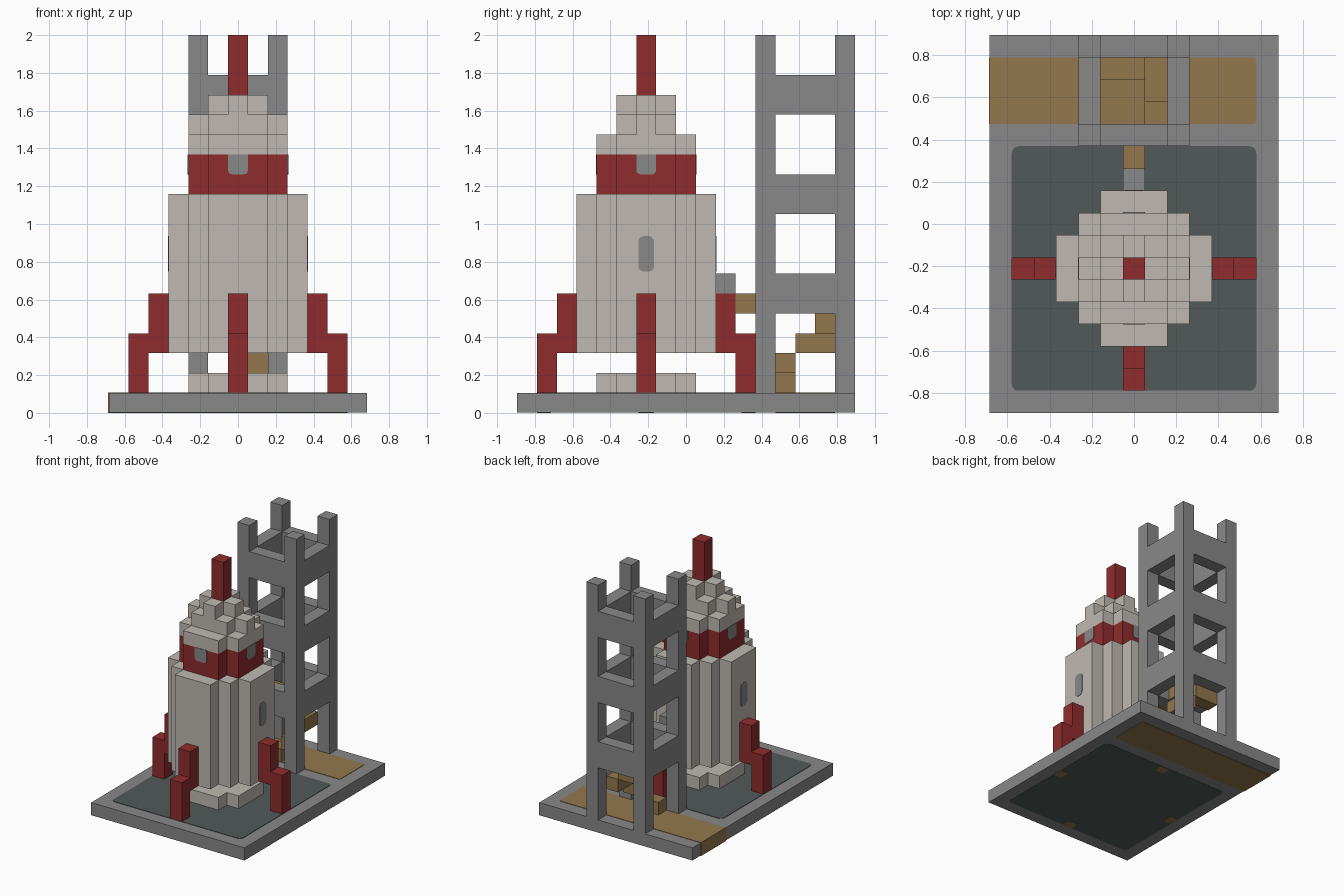
import bpy, bmesh, math

cube = bpy.data.objects.get("Cube")
if cube:
    bpy.data.objects.remove(cube, do_unlink=True)

U = 2 / 19          # one block
CY = -2             # rocket axis, in blocks
SKIN = 0.03         # plate thickness, in blocks


def material(name, rgb):
    lin = [((c / 255 + 0.055) / 1.055) ** 2.4 for c in rgb] + [1]
    m = bpy.data.materials.new(name)
    m.use_nodes = True
    m.diffuse_color = lin
    bsdf = m.node_tree.nodes["Principled BSDF"]
    bsdf.inputs["Base Color"].default_value = lin
    bsdf.inputs["Roughness"].default_value = 0.9
    return m


GREY = material("concrete grey", (136, 136, 136))
BEIGE = material("warm white", (191, 185, 178))
RED = material("deep red", (144, 44, 45))
TAN = material("tan wood", (147, 119, 77))
SLATE = material("dark slate", (81, 90, 88))


def prism(name, mat, outline, low, high, place=lambda a, b, c: (a, b, c)):
    """Extrude a 2D outline between two levels, all in blocks."""
    bm = bmesh.new()
    ends = [[bm.verts.new([v * U for v in place(a, b, c)]) for a, b in outline]
            for c in (low, high)]
    bm.faces.new(ends[0])
    bm.faces.new(ends[1])
    n = len(outline)
    for i in range(n):
        j = (i + 1) % n
        bm.faces.new((ends[0][i], ends[0][j], ends[1][j], ends[1][i]))
    bmesh.ops.recalc_face_normals(bm, faces=bm.faces)
    mesh = bpy.data.meshes.new(name)
    bm.to_mesh(mesh)
    bm.free()
    mesh.materials.append(mat)
    obj = bpy.data.objects.new(name, mesh)
    bpy.context.collection.objects.link(obj)
    return obj


def rect(x0, x1, y0, y1, radii=(0, 0, 0, 0)):
    """Rectangle with optional rounded corners, counter-clockwise from low-low."""
    pts = []
    corners = ((x0, y0, 1, 1), (x1, y0, -1, 1), (x1, y1, -1, -1), (x0, y1, 1, -1))
    for k, ((x, y, sx, sy), r) in enumerate(zip(corners, radii)):
        if not r:
            pts.append((x, y))
            continue
        for s in range(4):
            t = math.pi + k * math.pi / 2 + s * math.pi / 6
            pts.append((x + sx * r + r * math.cos(t), y + sy * r + r * math.sin(t)))
    return pts


def box(name, mat, x0, x1, y0, y1, z0, z1):
    return prism(name, mat, rect(x0, x1, y0, y1), z0, z1)


def tier(name, mat, widths, z0, z1):
    """Stepped round layer given the block width of each row."""
    y = CY - len(widths) / 2
    side = []
    for i, w in enumerate(widths):
        for p in ((w / 2, y + i), (w / 2, y + i + 1)):
            if len(side) > 1 and side[-1][0] == p[0] == side[-2][0]:
                side.pop()
            if not side or side[-1] != p:
                side.append(p)
    return prism(name, mat, side + [(-a, b) for a, b in reversed(side)], z0, z1)


def facing(quarter):
    """Map (across, up, outward) to a side of the rocket: 0 +x, 1 back, 2 -x, 3 front."""
    c, s = ((1, 0), (0, 1), (-1, 0), (0, -1))[quarter]
    return lambda a, b, out: (out * c - a * s, CY + out * s + a * c, b)


# Launch pad with inlaid panels
box("pad", GREY, -6.5, 6.5, -8.5, 8.5, SKIN, 1)
prism("pad_panel", SLATE, rect(-5.5, 5.5, -7.5, 3.5, (.3,) * 4), SKIN / 2, 1 + SKIN)
prism("pad_path", TAN, rect(-6.5 - SKIN, 5.5, 4.5, 7.5, (0, .15, .15, 0)), 0, 1 + SKIN)
for q in range(4):
    prism("pad_underside_spot", TAN, rect(-.4, .4, 4.8, 5.5),
          0, SKIN, lambda a, b, c, f=facing(q): (*f(a, c, b)[:2], c))

# Rocket layers
disc = (3, 5, 5, 5, 3)
tier("engine_ring", BEIGE, disc, 1, 2)
tier("hull", BEIGE, (3, 5, 7, 7, 7, 5, 3), 3, 11)
tier("cabin_band", RED, disc, 11, 13)
tier("nose_lower", BEIGE, disc, 13, 14)
tier("nose_middle", BEIGE, (3, 5, 3), 14, 15)
tier("nose_upper", BEIGE, (1, 3, 1), 15, 16)
box("nose_spike", RED, -.5, .5, CY - .5, CY + .5, 16, 19)

# Fins and cabin windows on four sides
for q in range(4):
    f = facing(q)
    along = lambda a, b, c, f=f: f(c, b, a)
    prism("fin_root", RED, rect(3.5, 4.5, 3, 6), -.5, .5, along)
    prism("fin_foot", RED, rect(4.5, 5.5, 1, 4), -.5, .5, along)
    prism("cabin_window", GREY, rect(-.5, .5, 12, 13, (.2, .2, 0, 0)),
          2.45, 2.5 + SKIN, f)

# Hull hatches at the sides and at the gangway
for q in (0, 1, 2):
    prism("hull_hatch", GREY, rect(-.4, .4, 7.1, 8.9, (.3,) * 4),
          3.45, 3.5 + SKIN, facing(q))

# Tower posts and ring beams
for x in (-2.5, 1.5):
    for y in (3.5, 7.5):
        box("tower_post", GREY, x, x + 1, y, y + 1, 1, 19)
for z in (5, 10, 15):
    for x in (-2.5, 1.5):
        box("tower_side_beam", GREY, x, x + 1, 4.5, 7.5, z, z + 2)
    for y in (3.5, 7.5):
        box("tower_cross_beam", GREY, -1.5, 1.5, y, y + 1, z, z + 2)

# Gangway and winding stair
box("gangway", GREY, -.5, .5, 1.5, 2.5, 6, 7)
box("gangway_step", TAN, -.5, .5, 2.5, 3.5, 5, 6)
box("stair_first", TAN, -1.5, .5, 4.5, 5.5, 1, 2)
box("stair_second", TAN, .5, 1.5, 4.5, 5.5, 2, 3)
box("stair_third", TAN, .5, 1.5, 5.5, 7.5, 3, 4)
box("stair_fourth", TAN, -1.5, .5, 6.5, 7.5, 4, 5)
box("stair_landing", TAN, -1.5, .5, 4.5, 6.5, 5, 6)
